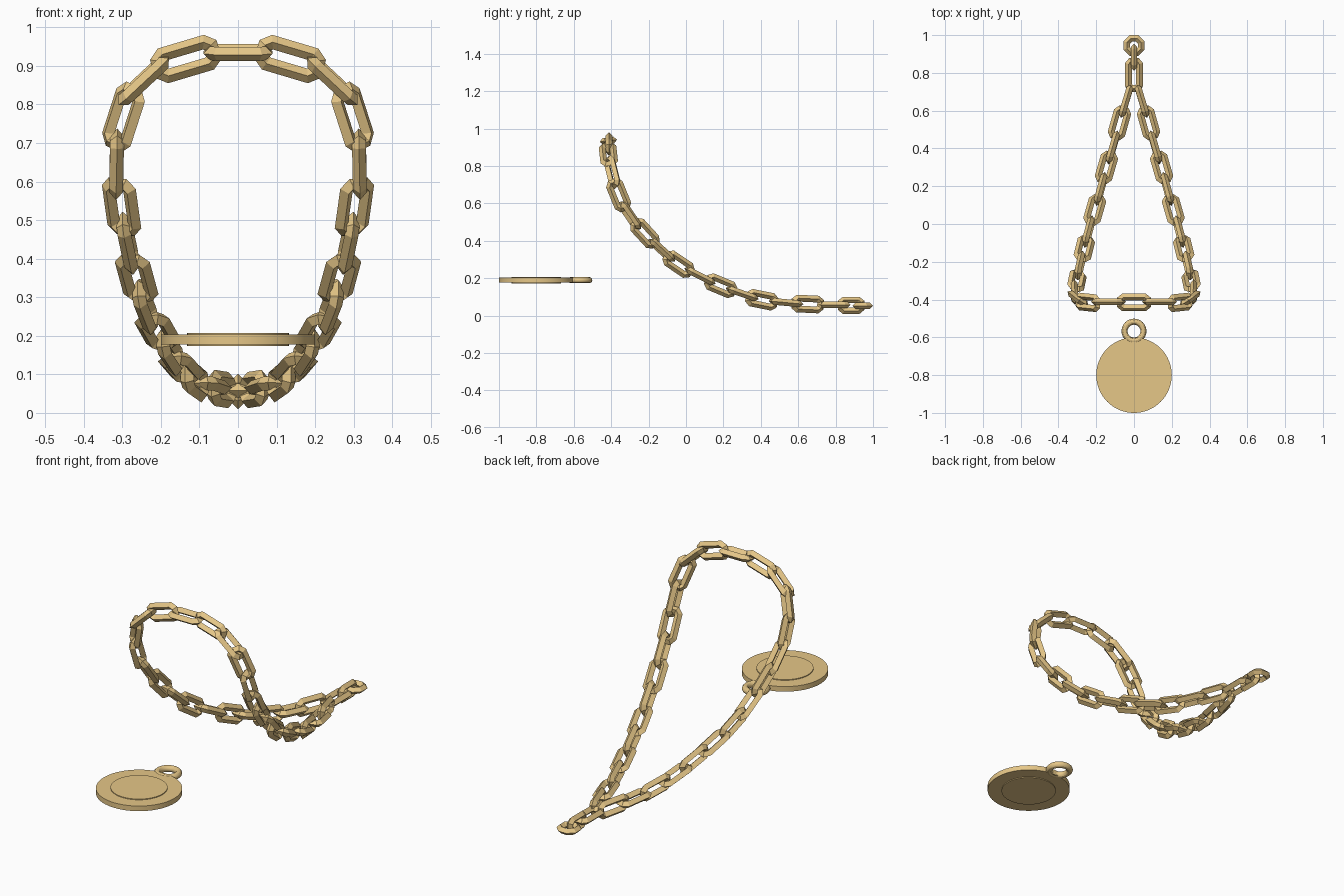
import bpy
from math import sin, cos, radians
from mathutils import Vector, Matrix

if "Cube" in bpy.data.objects:
    bpy.data.objects.remove(bpy.data.objects["Cube"])

gold = bpy.data.materials.new("warm gold")
gold.diffuse_color = (0.79, 0.57, 0.245, 1)
gold.use_nodes = True
gold.node_tree.nodes["Principled BSDF"].inputs["Base Color"].default_value = gold.diffuse_color


def link_mesh(name, half_len, half_end, half_width, straight, r):
    """Eight-sided closed loop along local x, with a diamond bar section."""
    quarter = [(half_len, half_end), (straight, half_width)]
    path = quarter + [(-x, y) for x, y in reversed(quarter)]
    path += [(-x, -y) for x, y in path]
    pts = [Vector((x, y, 0)) for x, y in path]
    n = len(pts)
    verts, faces = [], []
    for i, p in enumerate(pts):
        a = (p - pts[i - 1]).normalized()
        b = (pts[(i + 1) % n] - p).normalized()
        t = (a + b).normalized()
        out = Vector((t.y, -t.x, 0)) / max(0.6, t.dot(a))   # mitred corner
        up = Vector((0, 0, 1))
        verts += [p + out * r, p + up * r, p - out * r, p - up * r]
    for i in range(n):
        j = (i + 1) % n
        for k in range(4):
            m = (k + 1) % 4
            faces.append((i * 4 + k, j * 4 + k, j * 4 + m, i * 4 + m))
    me = bpy.data.meshes.new(name)
    me.from_pydata(verts, [], faces)
    me.update()
    me.materials.append(gold)
    return me


link = link_mesh("chain_link", 0.072, 0.016, 0.029, 0.056, 0.018)
short_link = link_mesh("tail_link", 0.054, 0.016, 0.029, 0.038, 0.017)
ring = link_mesh("end_ring", 0.038, 0.016, 0.038, 0.016, 0.017)


def place(name, mesh, pos, along, side):
    x = along.normalized()
    y = (side - x * side.dot(x)).normalized()
    z = x.cross(y)
    ob = bpy.data.objects.new(name, mesh)
    ob.matrix_world = Matrix.Translation(pos) @ Matrix((x, y, z)).transposed().to_4x4()
    bpy.context.collection.objects.link(ob)


def flip(v):
    return Vector((-v.x, v.y, v.z))


# Link centres from the top of the loop down one side to the tail
path = [Vector(p) for p in (
    (0, -0.415, 0.935), (0.135, -0.412, 0.918), (0.245, -0.415, 0.862),
    (0.297, -0.395, 0.767), (0.315, -0.36, 0.645), (0.302, -0.30, 0.535),
    (0.286, -0.22, 0.44), (0.263, -0.13, 0.35), (0.241, -0.04, 0.275),
    (0.208, 0.075, 0.212), (0.176, 0.185, 0.16), (0.146, 0.30, 0.118),
    (0.112, 0.405, 0.085), (0.077, 0.535, 0.07), (0.043, 0.65, 0.062),
    (0, 0.79, 0.058), (0, 0.883, 0.055))]
twist = {3: 35, 5: 20, 7: 10}   # degrees the bend turns some links

for i, p in enumerate(path):
    before = path[i - 1] if i else flip(path[1])
    after = path[i + 1] if i + 1 < len(path) else Vector((0, 0.95, 0.055))
    t = after - before
    if p.x == 0 and i:
        t = Vector((0, 1, 0))
    # Alternate links stand across the loop and lie within it
    across = Vector((0, -t.z, t.y)) if i else Vector((0, 1, 0.13))
    across = (across - t * across.dot(t) / t.length_squared).normalized()
    side = across
    if i % 2:
        lateral = across.cross(t).normalized()
        if lateral.x < 0:
            lateral = -lateral
        a = radians(twist.get(i, 0))
        side = lateral * cos(a) + across * sin(a)
    mesh = short_link if i == len(path) - 1 else link
    place(f"chain_link_{i}", mesh, p, t, side)
    if p.x > 0:
        place(f"chain_link_{i}_mirrored", mesh, flip(p), flip(t), flip(side))

# Small ring closing the tail
place("end_ring", ring, Vector((0, 0.945, 0.052)), Vector((0, 1, 0)), Vector((1, 0, 0)))


def finish(name):
    ob = bpy.context.object
    ob.name = name
    ob.data.materials.append(gold)
    bpy.ops.object.shade_smooth_by_angle()


# Round pendant with a raised centre on both faces
bpy.ops.mesh.primitive_cylinder_add(vertices=64, radius=0.2, depth=0.026,
                                    location=(0, -0.8, 0.19))
finish("pendant_disc")
bpy.ops.mesh.primitive_cylinder_add(vertices=64, radius=0.132, depth=0.034,
                                    location=(0, -0.8, 0.19))
finish("pendant_raised_centre")

# Hanging loop on the pendant
bpy.ops.mesh.primitive_torus_add(major_radius=0.05, minor_radius=0.016,
                                 major_segments=32, minor_segments=12,
                                 location=(0, -0.567, 0.19))
finish("pendant_loop")
